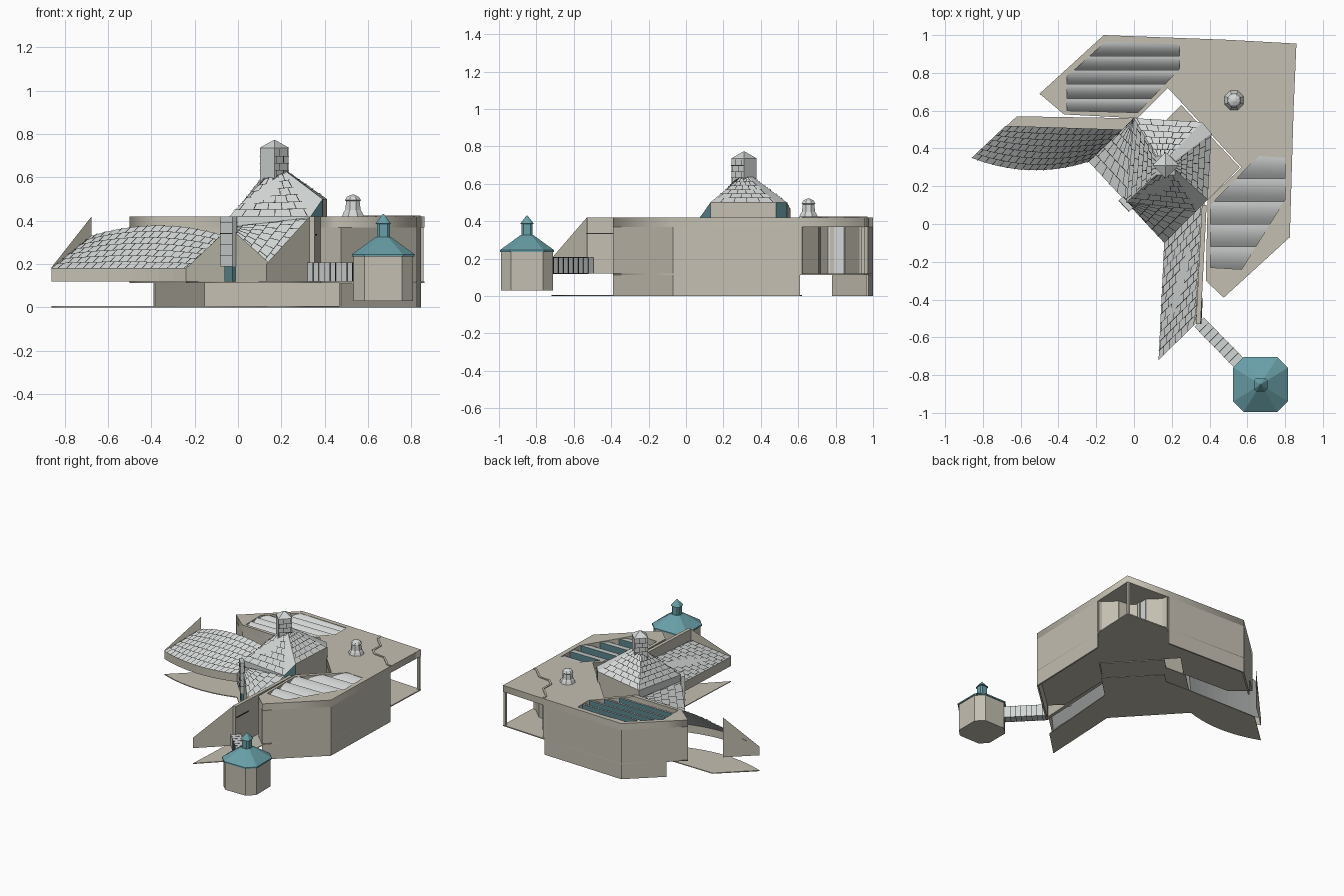
import bpy, bmesh, math
from mathutils import Vector

cube = bpy.data.objects.get("Cube")
if cube:
    bpy.data.objects.remove(cube)


def material(name, r, g, b):
    m = bpy.data.materials.new(name)
    m.diffuse_color = (r, g, b, 1)
    m.use_nodes = True
    m.node_tree.nodes["Principled BSDF"].inputs["Base Color"].default_value = (r, g, b, 1)
    return m


BEIGE = material("beige plaster", .55, .52, .44)
TILE = material("pale grey tile", .64, .67, .66)
TEAL = material("teal metal", .14, .35, .39)
GLASS = material("dark teal glass", .1, .24, .27)
WHITE = material("light grey panel", .66, .67, .67)
DARK = material("dark joint", .03, .03, .03)


def finish(name, bm, *mats):
    me = bpy.data.meshes.new(name)
    bm.to_mesh(me)
    bm.free()
    for m in mats:
        me.materials.append(m)
    ob = bpy.data.objects.new(name, me)
    bpy.context.collection.objects.link(ob)


def sheet(name, faces, *mats, picks=None):
    """Flat faces given as lists of 3D points."""
    bm = bmesh.new()
    for i, pts in enumerate(faces):
        f = bm.faces.new([bm.verts.new(p) for p in pts])
        f.material_index = picks[i] if picks else 0
    bmesh.ops.remove_doubles(bm, verts=bm.verts, dist=.0005)
    bmesh.ops.recalc_face_normals(bm, faces=bm.faces)
    finish(name, bm, *mats)


def slab(name, loops, z0, z1, mat):
    """Extruded outline; further loops become holes."""
    cu = bpy.data.curves.new(name, 'CURVE')
    cu.dimensions, cu.fill_mode = '2D', 'BOTH'
    cu.extrude = (z1 - z0) / 2
    for loop in loops:
        sp = cu.splines.new('POLY')
        sp.points.add(len(loop) - 1)
        for p, (x, y) in zip(sp.points, loop):
            p.co = (x, y, 0, 1)
        sp.use_cyclic_u = True
    tmp = bpy.data.objects.new(name + " outline", cu)
    bpy.context.collection.objects.link(tmp)
    dg = bpy.context.evaluated_depsgraph_get()
    me = bpy.data.meshes.new_from_object(tmp.evaluated_get(dg))
    bpy.data.objects.remove(tmp)
    me.materials.clear()
    me.materials.append(mat)
    ob = bpy.data.objects.new(name, me)
    ob.location.z = (z0 + z1) / 2
    bpy.context.collection.objects.link(ob)


def wall(name, path, z0, z1, mat, t=.012, inset=False):
    """Thin wall along a plan path, centred on it or inset to its right."""
    bm = bmesh.new()
    for a, b in zip(path, path[1:]):
        a, b = Vector(a), Vector(b)
        d = (b - a).normalized()
        n = Vector((-d.y, d.x)) * t
        p, q = (n * 0, n) if inset else (n / 2, n / 2)
        ring = [a + p, b + p, b - q, a - q]
        lo = [bm.verts.new((v.x, v.y, z0)) for v in ring]
        hi = [bm.verts.new((v.x, v.y, z1)) for v in ring]
        bm.faces.new(lo)
        bm.faces.new(hi)
        for i in range(4):
            j = (i + 1) % 4
            bm.faces.new((lo[i], lo[j], hi[j], hi[i]))
    bmesh.ops.recalc_face_normals(bm, faces=bm.faces)
    finish(name, bm, mat)


def stack(name, centre, rings, shape, mat):
    """Rings of (scale, z) over a plan shape, closed at both ends."""
    bm = bmesh.new()
    rows = [[bm.verts.new((centre[0] + s * x, centre[1] + s * y, z)) for x, y in shape] for s, z in rings]
    n = len(shape)
    for lo, hi in zip(rows, rows[1:]):
        for i in range(n):
            bm.faces.new((lo[i], lo[(i + 1) % n], hi[(i + 1) % n], hi[i]))
    bm.faces.new(rows[0][::-1])
    bm.faces.new(rows[-1])
    finish(name, bm, mat)


def ngon(n, turn=0):
    return [(math.cos(turn + i * math.tau / n), math.sin(turn + i * math.tau / n)) for i in range(n)]


def quad(a, b, c, d):
    a, b, c, d = map(Vector, (a, b, c, d))
    return lambda u, v: a.lerp(b, u).lerp(d.lerp(c, u), v)


def joints(name, surf, nu, nv, w=.0018):
    """Thin dark joint lines in a running bond over surf(u, v)."""
    m = surf(.5, .5)
    nrm = (surf(.55, .5) - m).cross(surf(.5, .55) - m).normalized()
    nrm *= .003 if nrm.z > 0 else -.003
    lines = [((i / nu, j / nv), ((i + 1) / nu, j / nv)) for j in range(1, nv) for i in range(nu)]
    for j in range(nv):
        for i in range(nu):
            u = (i + (.3 if j % 2 else .8)) / nu
            lines.append(((u, j / nv), (u, (j + 1) / nv)))
    faces = []
    for s, e in lines:
        p, q = surf(*s) + nrm, surf(*e) + nrm
        if (q - p).length > .006:
            side = (q - p).cross(nrm).normalized() * w
            faces.append([p - side, q - side, q + side, p + side])
    sheet(name, faces, DARK)


def sawtooth(name, outline, count, top=.418, drop=.05):
    """Curved north-light teeth trimmed to a convex outline."""
    xs, ys = zip(*outline)
    x0, x1, y0, y1 = min(xs), max(xs), min(ys), max(ys)
    step = (y1 - y0) / count
    bm = bmesh.new()
    for k in range(count):
        ya = y0 + k * step
        yb = ya + step
        prof = [(ya + step * i / 6, top - drop * (1 - i / 6) ** 2) for i in range(7)]
        rows = [[bm.verts.new((x, y, z)) for x in (x0, x1)] for y, z in prof]
        for a, b in zip(rows, rows[1:]):
            bm.faces.new((a[0], a[1], b[1], b[0])).smooth = True
        f = bm.faces.new([bm.verts.new(p) for p in
                          ((x1, yb, top - drop), (x0, yb, top - drop), (x0, yb, top), (x1, yb, top))])
        f.material_index = 1
    mid = Vector((sum(xs) / len(xs), sum(ys) / len(ys), 0))
    for a, b in zip(outline, outline[1:] + outline[:1]):
        a, b = Vector((*a, 0)), Vector((*b, 0))
        n = Vector((b.y - a.y, a.x - b.x, 0))
        if n.dot(mid - a) > 0:
            n = -n
        bmesh.ops.bisect_plane(bm, geom=bm.verts[:] + bm.edges[:] + bm.faces[:],
                               plane_co=a, plane_no=n, clear_outer=True)
    finish(name, bm, WHITE, GLASS)


# main building: roof, raised floor, walls
inner = [(.475, -.39), (.38, -.3), (.39, .13), (.57, .3), (.18, .72), (.02, .56), (-.37, .58), (-.5, .69)]
back = [(-.39, .79), (-.16, 1), (.5, .975)]
outer = [(.845, .61), (.825, -.07), (.475, -.39)]
outline = inner + back + [(.86, .955)] + outer[:2]
zigzag = [(.51, .97), (.52, .925), (.6, .846), (.6, .757), (.64, .714), (.73, .704), (.815, .62), (.84, .615)]
sky_a = [(-.15, .965), (.24, .95), (.24, .82), (.02, .59), (-.355, .6), (-.355, .78)]
sky_b = [(.66, .36), (.8, .35), (.8, .13), (.57, -.24), (.405, -.23), (.405, .1)]
slab("main_roof", [outline, sky_a, sky_b], .37, .42, BEIGE)
slab("main_floor", [outline], .112, .12, BEIGE)
wall("outer_wall", outer, 0, .37, BEIGE, inset=True)
wall("back_wall", back, 0, .37, BEIGE, inset=True)
wall("raised_corner_wall", [inner[-1], back[0]], .12, .37, BEIGE, inset=True)
wall("inner_wall", inner, .12, .37, BEIGE, inset=True)
sawtooth("left_skylights", sky_a, 5)
sawtooth("right_skylights", sky_b, 5)

# corner porch
wall("porch_wall_back", zigzag[:3], .12, .37, BEIGE)
wall("porch_wall_front", zigzag[3:], .12, .37, BEIGE)
wall("porch_window", zigzag[2:4], .12, .37, WHITE)
wall("porch_mullion", [(.608, .77), (.608, .79)], .12, .37, BEIGE)
wall("porch_post", [(.838, .947), (.856, .947)], .12, .37, BEIGE, .016)
wall("roof_ridge", zigzag, .419, .425, BEIGE, .014)

# roof vent
stack("roof_vent", (.53, .655), [(.055, .42), (.046, .44), (.038, .45), (.034, .49), (.04, .495), (.03, .51), (.008, .52)],
      ngon(8, math.pi / 8), WHITE)

# ground plate
arc = []
for i in range(11):
    t = i / 10
    arc.append((-.86 + .62 * t, .35 - .02 * t - .22 * t * (1 - t)))
plate = arc + [(.16, -.1), (.13, -.72), (.325, -.53), (.375, .13), (.55, .3), (.24, .62),
               (.17, .55), (0, .56), (-.62, .57)]
slab("ground_plate", [plate], 0, .006, BEIGE)


# left wing: arched roof, fascia, end fin
def left_roof(u, v):
    x, y = -.86 + .62 * u, .35 - .02 * u - .22 * u * (1 - u)
    rise = (.52 - .02 * u - y) * v
    return Vector((x + .18 * v, y + rise, .18 + .88 * rise))


grid = [(left_roof(i / 10, 0), left_roof(i / 10, 1)) for i in range(11)]
sheet("left_wing_roof", [[a, c, d, b] for (a, b), (c, d) in zip(grid, grid[1:])], TILE)
joints("left_wing_joints", left_roof, 16, 7)
sheet("left_wing_fascia", [[(a.x, a.y, .12), (c.x, c.y, .12), c, a] for (a, b), (c, d) in zip(grid, grid[1:])], BEIGE)
sheet("left_wing_fin", [[(-.86, .35, .12), (-.675, .52, .12), (-.675, .52, .42), (-.86, .35, .185)]], BEIGE)

# right wing: straight roof, fascia, end fin, parapet
right = [(.13, -.72, .19), (.325, -.53, .335), (.36, .1, .36), (.16, -.1, .19)]
sheet("right_wing_roof", [right], TILE)
joints("right_wing_joints", quad(*right), 6, 13)
sheet("right_wing_fascia", [[(.13, -.72, .12), (.16, -.1, .12), (.16, -.1, .19), (.13, -.72, .19)]], BEIGE)
sheet("right_wing_fin", [[(.13, -.72, .12), (.33, -.53, .12), (.33, -.53, .42), (.13, -.72, .2)]], BEIGE)
wall("right_wing_parapet", [(.34, -.53), (.372, .1)], .12, .42, BEIGE, .025)
wall("parapet_joint", [(.342, -.53), (.349, -.39)], .332, .338, DARK, .03)

# pavilion: raised terrace, body, front gable, hipped roof
A, B = (-.24, .33), (.16, -.1)
FL, G, FR, E, F, D = (-.04, .115), (.335, .075), (.39, .13), (.41, .48), (.36, .54), (0, .56)
slab("pavilion_floor", [[A, B, G, FR, (.56, .3), (.25, .63), (.17, .55), D]], .112, .12, BEIGE)
eaves = [(*FL, .42), (*G, .42), (*FR, .5), (*E, .5), (*F, .5), (*D, .46)]
ring = list(zip(eaves, eaves[1:] + eaves[:1]))
sheet("pavilion_body", [[(*p[:2], .12), (*q[:2], .12), q, p] for p, q in ring],
      BEIGE, GLASS, TILE, picks=[2, 1, 0, 1, 0, 2])
sheet("gable_wall", [[(*A, .12), (*B, .12), (*B, .19), (*FL, .37), (*A, .18)]], BEIGE)
flaps = [[(*A, .18), (*FL, .37), (*D, .4)], [(*B, .19), (*G, .415), (*FL, .37)]]
sheet("gable_roof", flaps, TILE)
cx, cy, h = .168, .31, .05
neck = [(cx - h, cy - h, .59), (cx + h, cy - h, .62), (cx + h, cy - h / 2, .63), (cx + h, cy + h / 2, .635),
        (cx + h / 2, cy + h, .635), (cx - h, cy + h, .61)]
hips = [[p, q, n, m] for (p, q), m, n in zip(ring, neck, neck[1:] + neck[:1])]
sheet("pavilion_roof", hips + [neck], TILE)
for i in (0, 2, 4, 5):
    joints("pavilion_roof_joints", quad(*hips[i]), 5, 6)
for a, b, c in flaps:
    joints("gable_roof_joints", quad(a, b, c, c), 5, 6)
stack("pavilion_lantern", (cx, cy), [(.066, .56), (.066, .735), (.07, .735), (.004, .772)], ngon(4), TILE)
for sx, sy in ((1, 1), (1, -1), (-1, 1), (-1, -1)):
    p, q = (cx + sx * .066, cy), (cx, cy + sy * .066)
    joints("lantern_joints", quad((*p, .6), (*q, .6), (*q, .73), (*p, .73)), 2, 4)
wall("entrance_bay", [(-.07, .135), (-.015, .076)], .19, .42, TILE, .03)
for z in (.24, .29, .34, .39):
    wall("entrance_bay_joint", [(-.07, .135), (-.015, .076)], z, z + .003, DARK, .034)
wall("entrance_door", [(-.055, .12), (-.018, .08)], .12, .19, GLASS, .02)

# footbridge
ends = [(.345, -.52), (.58, -.76)]
wall("footbridge", ends, .12, .207, TILE, .07)
start, end = map(Vector, ends)
run = (end - start).normalized() * .0015
for k in range(1, 9):
    p = start.lerp(end, k / 9)
    wall("footbridge_joint", [p - run, p + run], .119, .208, DARK, .073)

# small tower
c = .62
plan = [(1, -c), (1, c), (c, 1), (-c, 1), (-1, c), (-1, -c), (-c, -1), (c, -1)]
spot = (.67, -.85)
stack("tower_body", spot, [(.138, .03), (.138, .24)], plan, BEIGE)
stack("tower_roof", spot, [(.145, .235), (.145, .245), (.035, .325)], plan, TEAL)
stack("tower_lantern", spot, [(.03, .32), (.03, .385), (.036, .387), (.003, .43)], plan, TEAL)
